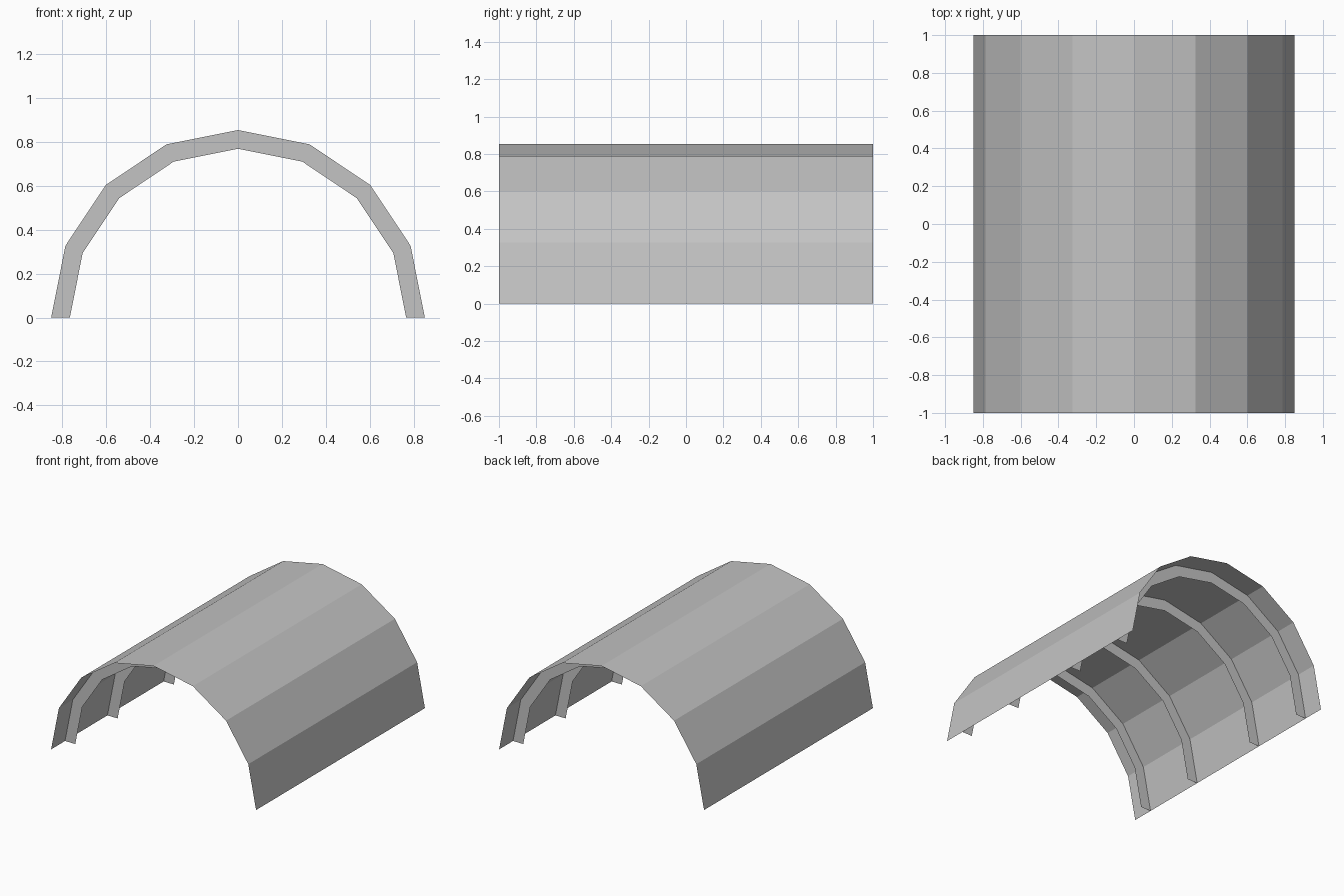
import bpy, bmesh, math

cube = bpy.data.objects.get("Cube")
if cube:
    bpy.data.objects.remove(cube, do_unlink=True)

RX, RZ, SIDES = 0.85, 0.853, 8
INNER = 0.9            # inner rib radius as a share of the shell radius

grey = bpy.data.materials.new("light grey")
grey.use_nodes = True
colour = (0.55, 0.55, 0.55, 1)
grey.diffuse_color = colour
grey.node_tree.nodes["Principled BSDF"].inputs["Base Color"].default_value = colour


def arch(y, scale=1.0):
    """Points of a faceted half circle at depth y."""
    angles = [math.pi * i / SIDES for i in range(SIDES + 1)]
    return [(RX * scale * math.cos(a), y, RZ * scale * math.sin(a)) for a in angles]


def strip(name, first, second):
    """Flat-faced sheet bridging two rows of points."""
    bm = bmesh.new()
    a = [bm.verts.new(p) for p in first]
    b = [bm.verts.new(p) for p in second]
    for i in range(SIDES):
        bm.faces.new((a[i], a[i + 1], b[i + 1], b[i]))
    mesh = bpy.data.meshes.new(name)
    bm.to_mesh(mesh)
    bm.free()
    mesh.materials.append(grey)
    obj = bpy.data.objects.new(name, mesh)
    bpy.context.collection.objects.link(obj)
    return obj


# Vaulted shell, with normals facing outward
strip("vault_shell", arch(1), arch(-1))

# Four flat ribs under the shell
for number, y in enumerate((-0.835, -0.333, 0.333, 0.835), 1):
    strip(f"rib_{number}", arch(y), arch(y, INNER))
